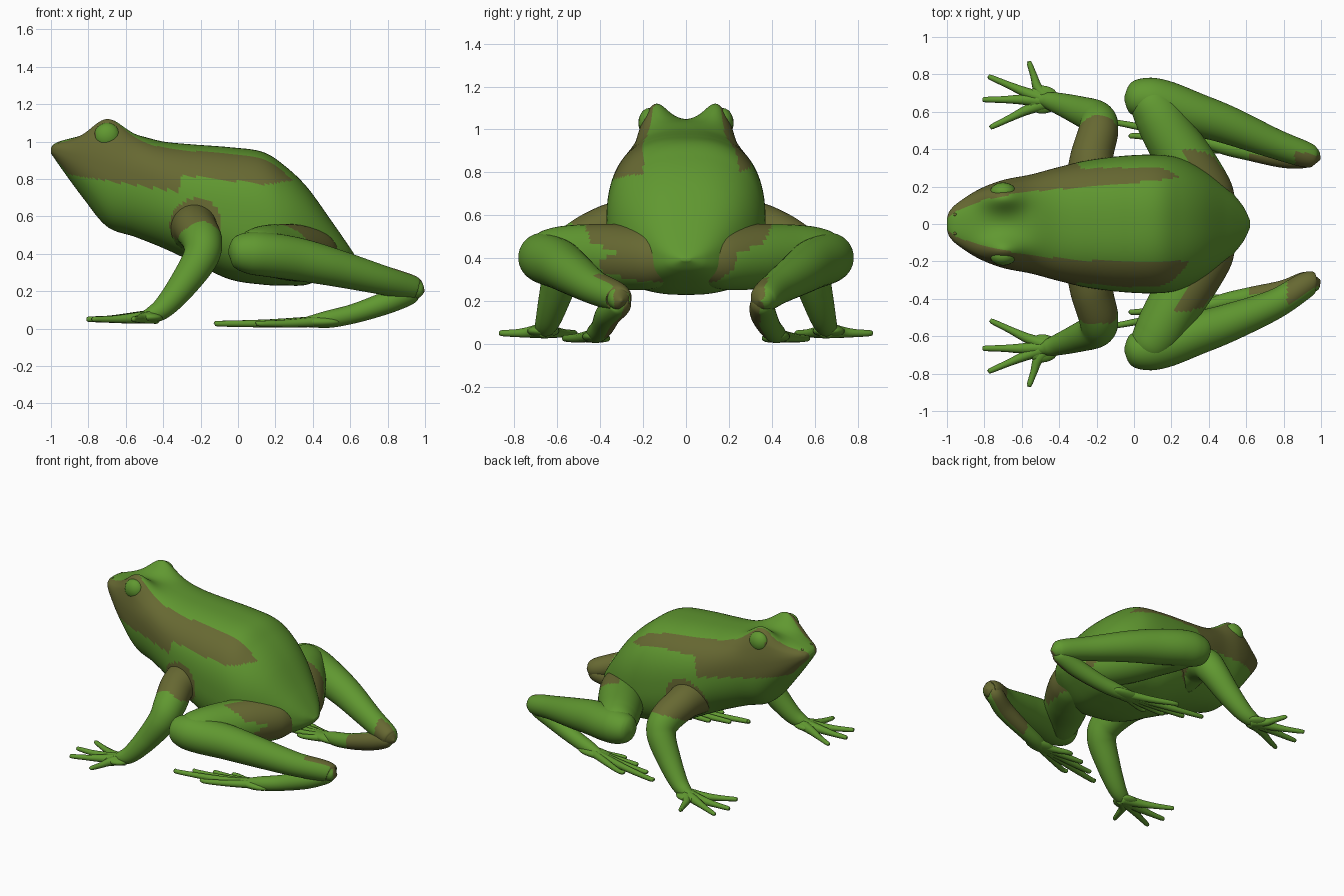
import bpy, bmesh, math
from mathutils import Vector, Matrix

if "Cube" in bpy.data.objects:
    bpy.data.objects.remove(bpy.data.objects["Cube"])


def material(name, rgb):
    m = bpy.data.materials.new(name)
    m.diffuse_color = (*rgb, 1)
    m.use_nodes = True
    m.node_tree.nodes["Principled BSDF"].inputs["Base Color"].default_value = m.diffuse_color
    return m


GREEN = material("leaf green", (0.118, 0.315, 0.030))
BROWN = material("olive brown", (0.135, 0.140, 0.032))


def spline(rows, n):
    """Catmull-Rom interpolation through rows of numbers."""
    rows = [Vector(r) for r in rows]
    out = []
    for i in range(len(rows) - 1):
        p0, p1 = rows[max(i - 1, 0)], rows[i]
        p2, p3 = rows[i + 1], rows[min(i + 2, len(rows) - 1)]
        for k in range(n):
            t = k / n
            out.append(0.5 * (2 * p1 + (p2 - p0) * t + (2 * p0 - 5 * p1 + 4 * p2 - p3) * t * t
                              + (3 * p1 - p0 - 3 * p2 + p3) * t ** 3))
    return out + [rows[-1]]


def lerp(table, x):
    """Piecewise-linear lookup."""
    for (x0, v0), (x1, v1) in zip(table, table[1:]):
        if x <= x1:
            return v0 + (v1 - v0) * max(0, (x - x0) / (x1 - x0))
    return table[-1][1]


def finish(bm, name, is_brown=None):
    bmesh.ops.recalc_face_normals(bm, faces=bm.faces)
    bm.normal_update()
    for f in bm.faces:
        f.smooth = True
        if is_brown and is_brown(f.calc_center_median(), f.normal):
            f.material_index = 1
    me = bpy.data.meshes.new(name)
    bm.to_mesh(me)
    bm.free()
    me.materials.append(GREEN)
    me.materials.append(BROWN)
    ob = bpy.data.objects.new(name, me)
    bpy.context.collection.objects.link(ob)
    return ob


def loft(name, rings, is_brown=None):
    bm = bmesh.new()
    vs = [[bm.verts.new(p) for p in ring] for ring in rings]
    n = len(vs[0])
    for a, b in zip(vs, vs[1:]):
        for i in range(n):
            bm.faces.new((a[i], a[(i + 1) % n], b[(i + 1) % n], b[i]))
    bm.faces.new(vs[0])
    bm.faces.new(vs[-1])
    return finish(bm, name, is_brown)


def tube(name, pts, s=1, sides=40, n=14, is_brown=None):
    """Limb through points (x, y, z, radius), y multiplied by side s."""
    path = spline([(x, y * s, z, r) for x, y, z, r in pts], n)
    pos = [p.xyz for p in path]
    rings, side, old = [], None, None
    for i, p in enumerate(path):
        t = (pos[min(i + 1, len(pos) - 1)] - pos[max(i - 1, 0)]).normalized()
        if side is None:
            side = t.orthogonal().normalized()
        else:
            side = old.rotation_difference(t) @ side
        old, up = t, t.cross(side)
        r = max(p.w, 0.003)
        rings.append([pos[i] + r * (math.cos(a) * side + math.sin(a) * up)
                      for a in (2 * math.pi * k / sides for k in range(sides))])
    return loft(name, rings, is_brown)


def ball(name, centre, size, is_brown=None, seg=24):
    bm = bmesh.new()
    bmesh.ops.create_uvsphere(bm, u_segments=seg, v_segments=seg // 2, radius=1,
                              matrix=Matrix.Translation(centre) @ Matrix.Diagonal((*size, 1)))
    return finish(bm, name, is_brown)


# Body and head: x, top z, bottom z, half width, height of widest point
stations = [
    (-1.0, .965, .935, .03, .95), (-.985, .985, .915, .07, .95), (-.94, 1.005, .85, .115, .94),
    (-.83, 1.03, .70, .185, .90), (-.7, 1.045, .545, .235, .85), (-.55, 1.035, .49, .265, .80),
    (-.4, 1.0, .43, .305, .74), (-.25, .985, .36, .34, .66), (-.05, .97, .265, .365, .60),
    (.13, .945, .235, .37, .55), (.25, .87, .23, .35, .50), (.37, .755, .235, .29, .46),
    (.5, .575, .29, .19, .42), (.58, .46, .34, .10, .40), (.62, .40, .385, .02, .393)]
rings = []
for x, zt, zb, w, zw in spline(stations, 14):
    ring = []
    for k in range(128):
        c, sn = math.cos(k * math.pi / 64), math.sin(k * math.pi / 64)
        p = 0.8 if sn > 0 else lerp([(-.6, .9), (0, .75), (.6, .75)], x)
        h = (zt - zw) if sn > 0 else (zw - zb)
        y = w * math.copysign(abs(c) ** p, c)
        z = zw + h * math.copysign(abs(sn) ** p, sn)
        if sn > 0:   # eye mounds raised out of the head
            z += .10 * math.exp(-((x + .70) / .085) ** 2 / 2 - ((abs(y) - .15) / .055) ** 2 / 2) * min(1, sn * 2)
        ring.append((x, y, z))
    rings.append(ring)

# Side stripes: lower edge height and inner edge, the far side is thinner
low_left = [(-1, .85), (-.95, .83), (-.35, .735), (-.32, .72), (-.30, .82), (.15, .77), (.34, .80)]
low_right = [(-1, .85), (-.95, .83), (-.35, .735), (-.32, .72), (-.28, .86), (.0, .85), (.26, .80)]
top_left = [(-1, .03), (-.95, .07), (-.8, .12), (-.6, .16), (-.3, .195), (.34, .20)]
top_right = [(-1, .03), (-.95, .07), (-.8, .13), (-.6, .17), (-.3, .195), (.0, .22), (.26, .25)]


def side_stripe(c, n):
    low, top, end = (low_right, top_right, .25) if c.y > 0 else (low_left, top_left, .33)
    stripe = c.x < end and abs(c.y) > lerp(top, c.x) and c.z > lerp(low, c.x)
    shoulder = math.hypot(c.x + .225, c.z - .555) < .14 and abs(c.y) > .2
    return stripe or shoulder


loft("body", rings, side_stripe)

for s, label in ((1, "right"), (-1, "left")):
    # Eye with a brown lower rim, and nostril
    ball(label + "_eye", (-.70, .170 * s, 1.03), (.07, .052, .07),
         lambda c, n: math.hypot(n.x, n.z) > .80 and n.z < .3)
    ball(label + "_nostril", (-.955, .05 * s, .99), (.012, .01, .01), lambda c, n: True, 10)

    # Front leg with brown upper arm
    reach = .60 if s > 0 else .53
    tube(label + "_front_leg",
         [(-.23, .22, .55, .14), (-.225, .36, .535, .115), (-.19, .50, .465, .106), (-.20, .565, .38, .095),
          (-.29, .605, .24, .078), (-.39, .64, .12, .06), (-.46, .66, .075, .045), (-.53, .67, .06, .02)],
         s, is_brown=lambda c, n: abs(c.y) < reach and
         c.z > (.45 if s > 0 else .48) + max(0, abs(c.y) - .42) * .5)
    ball(label + "_palm", (-.49, .665 * s, .06), (.09, .075, .03))
    for i, (kx, ky, tx, ty) in enumerate([(-.51, .72, -.56, .86), (-.57, .70, -.77, .785),
                                          (-.59, .665, -.80, .665), (-.56, .615, -.76, .52)]):
        tube(f"{label}_finger_{i + 1}",
             [(-.44, .655, .065, .04), (kx, ky, .055, .028), ((kx + tx) / 2, (ky + ty) / 2, .05, .019),
              (tx, ty, .05, .014), (tx - .005, ty, .05, .004)], s, 10, 4)

    # Hind leg: thigh with a brown patch behind, shank, ankle
    e = .355 if s > 0 else .31
    patch = ([(.30, .15), (.34, .22), (.42, .24), (.47, .36), (.55, .40)] if s > 0 else
             [(.29, .2), (.33, .38), (.38, .41), (.43, .32), (.47, .44), (.55, .47)])
    tube(label + "_thigh",
         [(.46, .06, .39, .10), (.40, .15, .395, .14), (.30, .30, .405, .152), (.2, .46, .415, .143),
          (.12, .6, .415, .13), (.06, .67, .41, .10), (.02, .71, .40, .02)], s,
         is_brown=lambda c, n: n.x > .1 and .1 < abs(c.y) < lerp(patch, c.z) and c.z > .29)
    tube(label + "_shank",
         [(-.05, .67, .41, .015), (-.02, .67, .41, .08), (.06, .67, .405, .112), (.16, .65, .395, .118),
          (.32, .59, .37, .115), (.5, .53, .33, .102), (.75, .43, .265, .08), (.92, e + .015, .22, .068),
          (.97, e, .205, .045), (.995, e - .01, .2, .005)], s,
         is_brown=lambda c, n: c.x > (.86 if s > 0 else .82) and n.y * s < (.0 if s > 0 else .3))
    tube(label + "_ankle",
         [(.96, e, .2, .03), (.92, e, .185, .055), (.8, .36, .14, .06), (.62, .39, .08, .052),
          (.47, .42, .048, .045), (.34, .45, .035, .02)], s,
         is_brown=lambda c, n: c.x > .62 and n.y * s < -.2)
    ball(label + "_foot", (.42, .43 * s, .035), (.13, .055, .03))
    # Toes
    for i, (tx, ty) in enumerate([(.22, .37), (.10, .41), (-.02, .47), (-.12, .54), (.10, .56)]):
        my = .43 + (ty - .43) * .55
        tube(f"{label}_toe_{i + 1}",
             [(.46, .43, .04, .03), ((.46 + tx) / 2, my, .028, .022),
              (tx + .04, ty, .026, .016), (tx, ty, .028, .013), (tx - .005, ty, .028, .004)], s, 10, 4)
